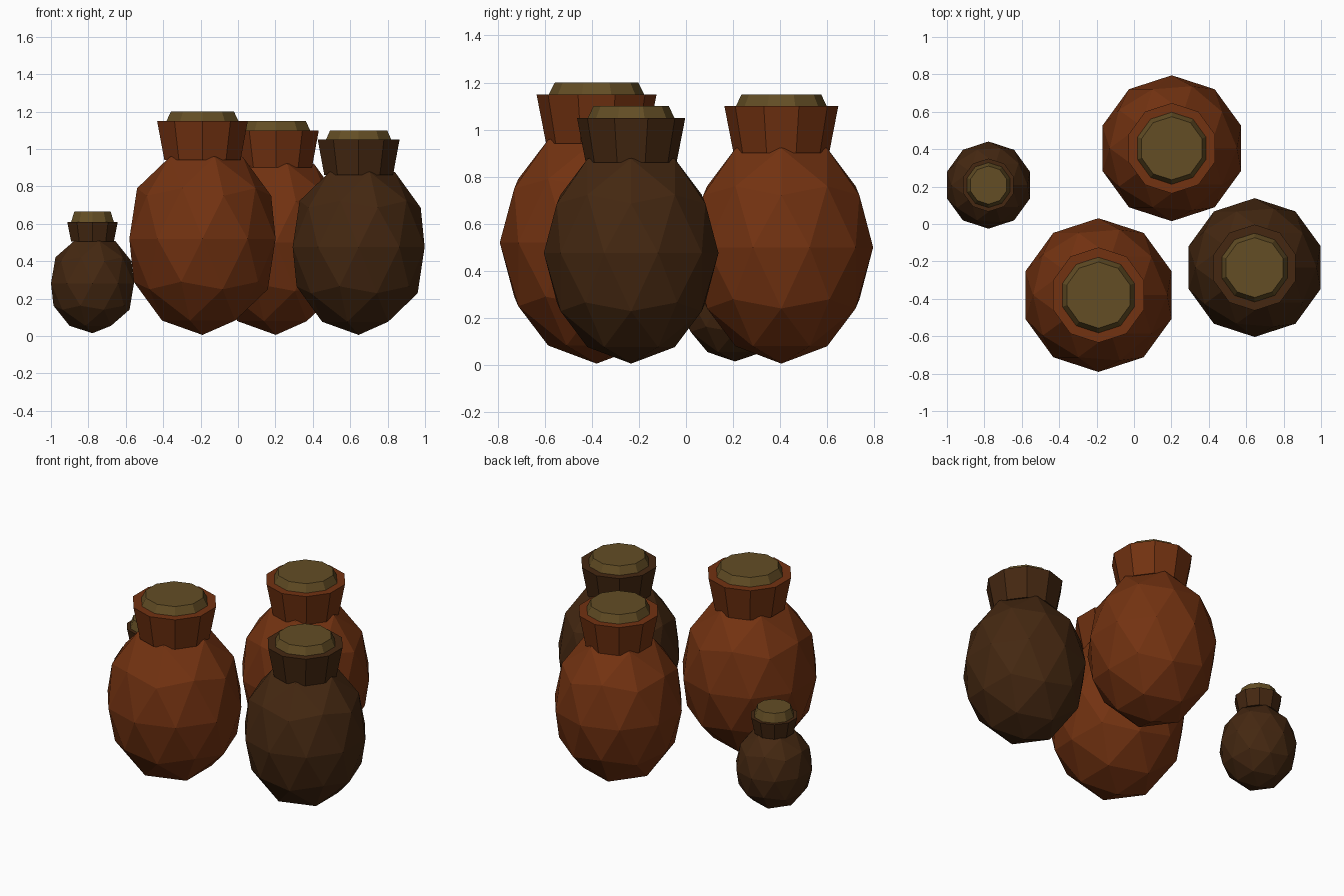
import bpy

if "Cube" in bpy.data.objects:
    bpy.data.objects.remove(bpy.data.objects["Cube"])


def material(name, color):
    m = bpy.data.materials.new(name)
    m.diffuse_color = (*color, 1)
    m.use_nodes = True
    m.node_tree.nodes["Principled BSDF"].inputs["Base Color"].default_value = m.diffuse_color
    return m


terracotta = material("terracotta", (0.171, 0.032, 0.0055))
dark_clay = material("dark_clay", (0.058, 0.0205, 0.0055))
cork = material("cork", (0.125, 0.075, 0.018))


def finish(name, mat):
    ob = bpy.context.object
    ob.name = name
    ob.data.materials.append(mat)
    return ob


def frustum(name, mat, x, y, z0, z1, r0, r1):
    """Ten-sided tapered cylinder between two heights."""
    bpy.ops.mesh.primitive_cone_add(vertices=10, radius1=r0, radius2=r1,
                                    depth=z1 - z0, location=(x, y, (z0 + z1) / 2))
    finish(name, mat)


def jar(label, mat, x, y, r, mid, rz, neck, stopper):
    # faceted egg-shaped belly
    bpy.ops.mesh.primitive_ico_sphere_add(subdivisions=2, radius=1, location=(x, y, mid))
    bpy.context.object.scale = (r, r, rz)
    finish(label + "_body", mat)
    # neck flaring up to a flat rim
    z0, z1, r0, r1 = neck
    frustum(label + "_neck", mat, x, y, z0, z1, r0, r1)
    # tapered stopper standing on the rim
    top, s0, s1 = stopper
    frustum(label + "_stopper", cork, x, y, z1 - 0.005, top, s0, s1)


jar("large_jar", terracotta, -0.19, -0.38, 0.411, 0.52, 0.514,
    (0.94, 1.15, 0.214, 0.255), (1.20, 0.205, 0.177))
jar("back_jar", terracotta, 0.202, 0.405, 0.39, 0.50, 0.494,
    (0.90, 1.10, 0.203, 0.242), (1.15, 0.195, 0.169))
jar("right_jar", dark_clay, 0.645, -0.233, 0.371, 0.476, 0.47,
    (0.86, 1.05, 0.193, 0.23), (1.10, 0.186, 0.16))
jar("small_jar", dark_clay, -0.778, 0.208, 0.233, 0.281, 0.266,
    (0.505, 0.61, 0.12, 0.142), (0.665, 0.122, 0.102))
